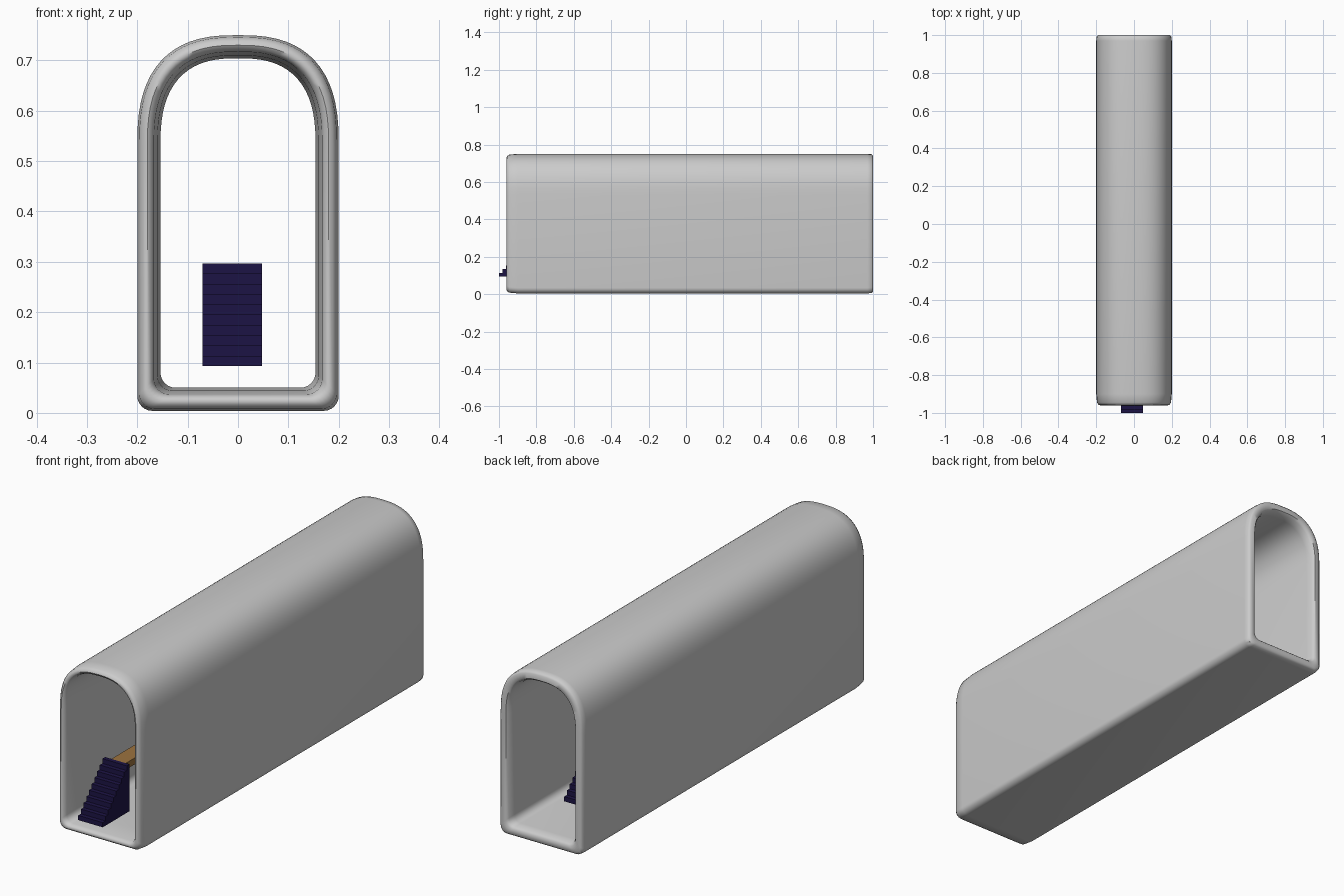
import bpy, bmesh, math

if "Cube" in bpy.data.objects:
    bpy.data.objects.remove(bpy.data.objects["Cube"])


def material(name, color):
    m = bpy.data.materials.new(name)
    m.diffuse_color = color
    m.use_nodes = True
    m.node_tree.nodes["Principled BSDF"].inputs["Base Color"].default_value = m.diffuse_color
    return m


def finish(name, bm, mat=None):
    bmesh.ops.recalc_face_normals(bm, faces=bm.faces[:])
    me = bpy.data.meshes.new(name)
    bm.to_mesh(me)
    bm.free()
    ob = bpy.data.objects.new(name, me)
    bpy.context.collection.objects.link(ob)
    if mat:
        me.materials.append(mat)
    return ob


# Arched cross-section, inset by t from the outer outline
def arch(t):
    w, top, bot, spring, r, n = 0.2 - t, 0.75 - t, 0.004 + t, 0.53, 0.03, 2.6
    half = []
    for i in range(7):
        a = math.pi / 2 * i / 6
        half.append((w - r + r * math.sin(a), bot + r - r * math.cos(a)))
    for i in range(17):
        a = math.pi / 2 * i / 16
        half.append((w * max(math.cos(a), 0) ** (2 / n),
                     spring + (top - spring) * math.sin(a) ** (2 / n)))
    half[-1] = (0, top)
    return half + [(-x, z) for x, z in reversed(half[:-1])]


# Tunnel shell: outer skin, rounded lips and inner skin in one closed loft
rings = [(-0.90, 0), (-0.945, 0.004), (-0.957, 0.012), (-0.96, 0.02),
         (-0.955, 0.028), (-0.94, 0.033), (-0.85, 0.040), (-0.7, 0.046),
         (0.96, 0.046), (0.99, 0.040), (1.0, 0.032), (1.0, 0.010),
         (0.993, 0.002), (0.97, 0)]
bm = bmesh.new()
loops = [[bm.verts.new((x, y, z)) for x, z in arch(t)] for y, t in rings]
for a, b in zip(loops, loops[1:] + loops[:1]):
    for i in range(len(a)):
        j = (i + 1) % len(a)
        bm.faces.new((a[i], a[j], b[j], b[i]))
shell = finish("tunnel_shell", bm)
bpy.context.view_layer.objects.active = shell
shell.select_set(True)
bpy.ops.object.shade_smooth_by_angle(angle=math.radians(50))

navy = material("navy", (0.012, 0.007, 0.06, 1))
brown = material("wood", (0.33, 0.17, 0.05, 1))
X0, X1, Z0, Z1, RUN, STEPS = -0.07, 0.048, 0.093, 0.297, 0.185, 10


# Solid staircase climbing from y0 in the given direction
def stairs(name, y0, direction):
    pts = [(0, Z0)]
    for i in range(STEPS):
        z = Z0 + (Z1 - Z0) * (i + 1) / STEPS
        pts += [(RUN * i / STEPS, z), (RUN * (i + 1) / STEPS, z)]
    pts.append((RUN, Z0))
    bm = bmesh.new()
    face = bm.faces.new([bm.verts.new((X0, y0 + direction * y, z)) for y, z in pts])
    ext = bmesh.ops.extrude_face_region(bm, geom=[face], use_keep_orig=True)
    for v in ext["geom"]:
        if isinstance(v, bmesh.types.BMVert):
            v.co.x = X1
    finish(name, bm, navy)


stairs("front_stairs", -1.0, 1)
stairs("back_stairs", 0.77, -1)

# Wooden walkway between the two staircases
y0, y1 = -1.0 + RUN, 0.77 - RUN
bm = bmesh.new()
bmesh.ops.create_cube(bm, size=1)
for v in bm.verts:
    v.co = (-0.006 + v.co.x * 0.07, (y0 + y1) / 2 + v.co.y * (y1 - y0), 0.282 + v.co.z * 0.028)
finish("walkway_plank", bm, brown)
